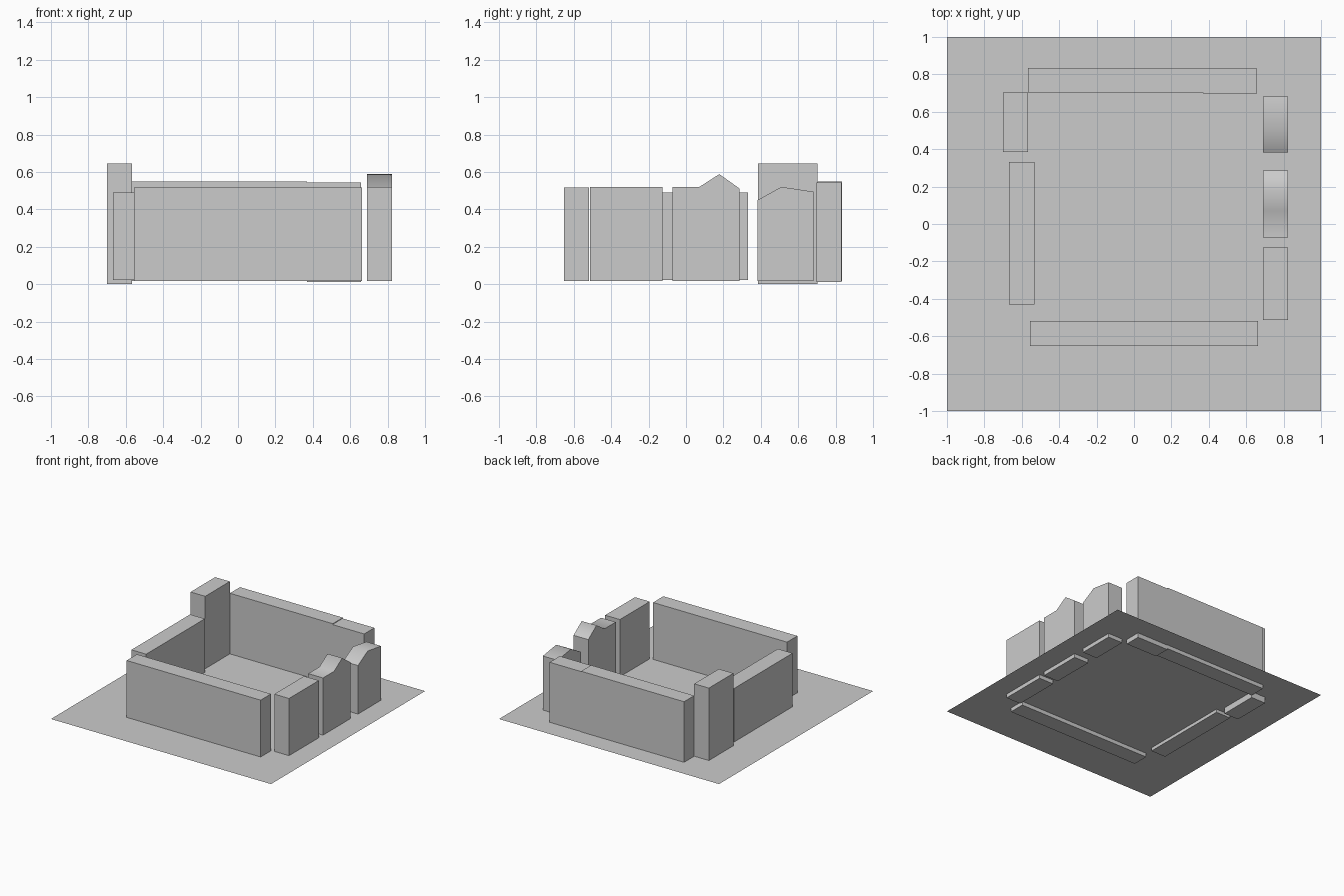
import bpy
import bmesh

if "Cube" in bpy.data.objects:
    bpy.data.objects.remove(bpy.data.objects["Cube"])


def make_object(name, bm):
    bmesh.ops.recalc_face_normals(bm, faces=bm.faces[:])
    mesh = bpy.data.meshes.new(name)
    bm.to_mesh(mesh)
    bm.free()
    obj = bpy.data.objects.new(name, mesh)
    bpy.context.collection.objects.link(obj)
    return obj


def wall(name, x, y, bottom, top):
    """Wall block: a (y, z) top profile is extruded along x."""
    if not isinstance(top, list):
        top = [(y[0], top), (y[1], top)]
    profile = [(y[1], bottom), (y[0], bottom)] + top
    bm = bmesh.new()
    face = bm.faces.new([bm.verts.new((x[0], py, pz)) for py, pz in profile])
    ext = bmesh.ops.extrude_face_region(bm, geom=[face])
    moved = [v for v in ext["geom"] if isinstance(v, bmesh.types.BMVert)]
    bmesh.ops.translate(bm, verts=moved, vec=(x[1] - x[0], 0, 0))
    bmesh.ops.recalc_face_normals(bm, faces=bm.faces[:])
    # only the broken, sloping tops are shaded smooth
    if len(top) > 2:
        for f in bm.faces:
            f.smooth = f.normal.z > 0.3
    return make_object(name, bm)


# Ground sheet; the walls are sunk slightly through it
bm = bmesh.new()
bmesh.ops.create_grid(bm, x_segments=1, y_segments=1, size=1.0)
ground = make_object("ground_sheet", bm)
ground.location.z = 0.05

# Front, left and back walls
wall("front_wall", (-0.555, 0.663), (-0.653, -0.519), 0.018, 0.517)
wall("left_wall", (-0.667, -0.533), (-0.431, 0.331), 0.023, 0.49)
wall("tall_corner_block", (-0.70, -0.567), (0.384, 0.703), 0.0, 0.645)
wall("back_wall", (-0.567, 0.369), (0.704, 0.835), 0.018, 0.548)
wall("back_wall_end", (0.369, 0.658), (0.699, 0.831), 0.012, 0.543)

# Right side: one plain block and two with broken tops
right_x = (0.689, 0.823)
wall("right_block_plain", right_x, (-0.513, -0.126), 0.018, 0.52)
wall("right_block_peaked", right_x, (-0.072, 0.285), 0.018,
     [(-0.072, 0.52), (0.072, 0.52), (0.178, 0.588), (0.285, 0.512)])
wall("right_block_sloped", right_x, (0.382, 0.683), 0.018,
     [(0.382, 0.449), (0.51, 0.52), (0.683, 0.494)])
